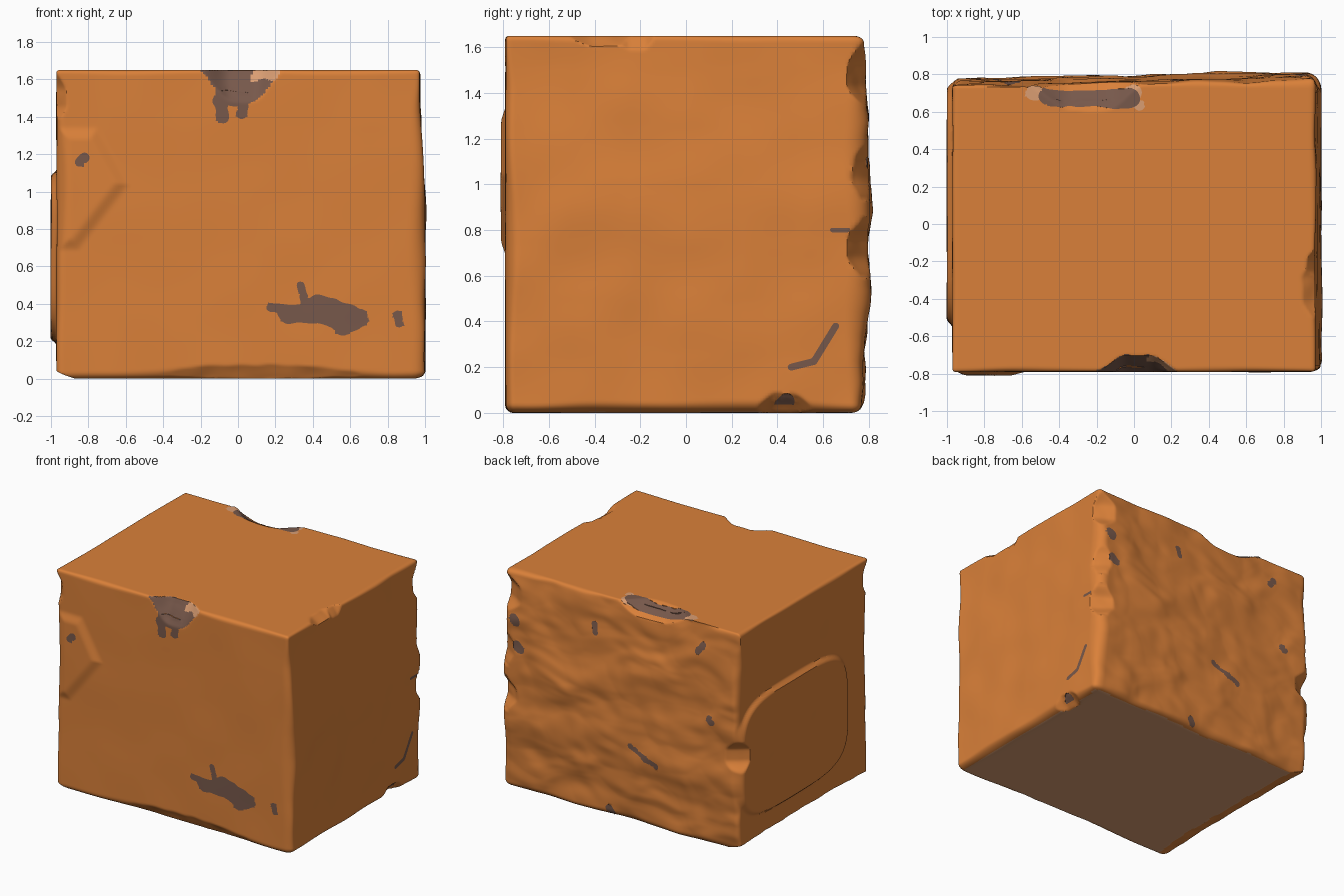
import bpy, bmesh, math
from mathutils import Vector, noise

if "Cube" in bpy.data.objects:
    bpy.data.objects.remove(bpy.data.objects["Cube"])

CUTS = 145
LO, HI = Vector((-0.97, -0.79, 0.0)), Vector((0.97, 0.757, 1.65))
DIRS = {"left": (0, -1), "right": (0, 1), "front": (1, -1),
        "back": (1, 1), "bottom": (2, -1), "top": (2, 1)}


def smooth(t):
    t = max(0.0, min(1.0, t))
    return t * t * (3 - 2 * t)


# --- colours -------------------------------------------------------------
def material(name, rgb):
    m = bpy.data.materials.new(name)
    m.diffuse_color = (*rgb, 1.0)
    m.use_nodes = True
    m.node_tree.nodes["Principled BSDF"].inputs["Base Color"].default_value = m.diffuse_color
    return m


mats = [material("orange_paint", (0.70, 0.217, 0.041)),
        material("worn_brown", (0.185, 0.098, 0.07)),
        material("light_chip", (0.70, 0.34, 0.17))]


# --- chips: planes cut off an edge between two sides -----------------------
def make_chip(a, b, lean, at, width, depth):
    corner, n = Vector(), Vector()
    for side, k in ((a, lean), (b, 1 - lean)):
        axis, sign = DIRS[side]
        corner[axis] = HI[axis] + (0.012 if axis < 2 else 0) if sign > 0 else LO[axis]
        n[axis] = sign * k
    along = 3 - DIRS[a][0] - DIRS[b][0]
    corner[along] = at
    return corner, n.normalized(), along, width, depth


CHIPS = [
    make_chip("front", "top", 0.65, 0.02, 0.24, 0.08),
    make_chip("back", "top", 0.36, -0.25, 0.36, 0.08),
    make_chip("right", "top", 0.4, -0.35, 0.22, 0.045),
    make_chip("right", "top", 0.57, -0.22, 0.12, 0.05),
    make_chip("front", "bottom", 0.64, 0.1, 0.9, 0.035),
    make_chip("right", "bottom", 0.53, 0.43, 0.16, 0.045),
    make_chip("left", "bottom", 0.3, 0, 1.6, 0.05),
    make_chip("right", "back", 0.37, 1.48, 0.17, 0.06),
    make_chip("right", "back", 0.4, 1.07, 0.14, 0.03),
    make_chip("right", "back", 0.4, 0.72, 0.13, 0.045),
    make_chip("left", "back", 0.43, 0.72, 0.15, 0.07),
    make_chip("left", "front", 0.5, 1.5, 0.16, 0.04),
]


def chip(p):
    for c, n, axis, w, depth in CHIPS:
        t = abs(p[axis] - c[axis]) / w
        if t < 1:
            rel = p - c
            rel[axis] = 0
            h = rel.dot(n) + depth * smooth(1.3 * (1 - t)) + 0.006 * noise.noise(p * 9)
            if h > 0:
                p = p - n * h
    return p


# --- surface relief, one height for each side ------------------------------
def left_relief(p):
    q = ((p.y - 0.11) / 0.64) ** 4 + ((p.z - 0.65) / 0.45) ** 4
    return 0.03 * smooth((1.15 - q) / 0.3)


def right_relief(p):
    return 0.03 * smooth((1.62 - p.z) / 0.75) + 0.008 * noise.noise(p * 4)


def front_relief(p):
    lower = -(p.x + 0.85) * 0.79 + (p.z - 0.68) * 0.61
    upper = -(p.x + 0.58) * 0.87 - (p.z - 1.05) * 0.49
    return 0.02 * smooth(min(lower, upper, p.x + 0.97, p.z - 0.68, 1.35 - p.z) / 0.08)


def back_relief(p):
    q = Vector((p.x * 2.6, 0, p.z * 4.2)) + 0.3 * noise.noise_vector(p * 3)
    d = noise.voronoi(q)[0]
    dents = 0.022 * noise.noise(q * 1.1) + 0.014 * (0.4 - d[0]) + 0.006 * noise.noise(q * 2.7)
    return dents + 0.02 * p.x + 0.032 * (1 - ((p.z - 0.8) / 0.8) ** 2)


def shape(p):
    # rounded box with an uneven edge radius, sharper at the top
    r = (0.045 + 0.03 * noise.noise(p * 2.3)) * (1 - 0.5 * smooth((p.z - 1.4) / 0.2))
    inner = Vector([min(max(p[i], LO[i] + r), HI[i] - r) for i in range(3)])
    d = (p - inner).normalized()
    p = inner + d * r
    off = Vector()
    if d.x:
        off.x = d.x * (left_relief(p) if d.x < 0 else right_relief(p))
    if d.y:
        off.y = d.y * (front_relief(p) if d.y < 0 else back_relief(p))
    p = p + off + Vector((d.x, d.y, 0)) * 0.004 * noise.noise(p * 3)
    return chip(p)


# --- worn paint: straight strokes on a side, with a radius -----------------
STROKES = {}


def stroke(side, r, u0, v0, u1, v1, mat=1):
    STROKES.setdefault((side, mat), []).append((r, Vector((u0, v0)), Vector((u1, v1))))


def spot(side, r, u, v):
    stroke(side, r, u - 0.01, v - 0.01, u + 0.01, v + 0.01)


stroke("front", 0.05, 0.26, 0.345, 0.42, 0.35)
stroke("front", 0.075, 0.44, 0.375, 0.60, 0.32)
stroke("front", 0.052, 0.56, 0.285, 0.645, 0.325)
stroke("front", 0.025, 0.18, 0.385, 0.30, 0.37)
stroke("front", 0.024, 0.335, 0.50, 0.36, 0.40)
stroke("front", 0.022, 0.855, 0.34, 0.865, 0.30)
spot("front", 0.03, -0.83, 1.17)
stroke("front", 0.04, -0.09, 1.50, 0.03, 1.49)
stroke("front", 0.036, -0.10, 1.48, -0.08, 1.40)
stroke("front", 0.03, 0.04, 1.50, 0.02, 1.42)
stroke("right", 0.015, 0.46, 0.20, 0.56, 0.225)
stroke("right", 0.015, 0.56, 0.225, 0.655, 0.38)
stroke("right", 0.01, 0.64, 0.80, 0.71, 0.80)
spot("right", 0.035, 0.43, 0.04)
spot("back", 0.038, 0.88, 1.29)
spot("back", 0.036, 0.85, 1.09)
stroke("back", 0.022, 0.23, 1.42, 0.22, 1.36)
stroke("back", 0.024, -0.63, 1.44, -0.67, 1.50)
stroke("back", 0.022, -0.08, 0.585, -0.30, 0.49)
spot("back", 0.025, -0.74, 0.95)
spot("back", 0.03, 0.1, 0.04)
stroke("top", 0.052, -0.46, 0.685, -0.02, 0.67)
stroke("top", 0.04, -0.54, 0.70, 0.0, 0.70, 2)
stroke("top", 0.03, -0.02, 0.66, 0.03, 0.635, 2)


def field(side, mat, c):
    """Distance inside the worn paint (positive) on one side."""
    p = Vector((c.y if side == "right" else c.x, c.y if side == "top" else c.z))
    best = -1
    for r, a, b in STROKES.get((side, mat), ()):
        ab = b - a
        t = max(0, min(1, (p - a).dot(ab) / ab.length_squared))
        best = max(best, r - (p - a - ab * t).length)
    if abs(best) < 0.05:
        best += 0.011 * noise.noise(c * 17) if side != "right" else 0
    return best


def snap(v, side):
    """Slide a vertex on to the paint outline so that it is not jagged."""
    axes = {"right": (1, 2), "top": (0, 1)}.get(side, (0, 2))
    for mat in (1, 2):
        f = field(side, mat, v.co)
        if abs(f) < 0.0075:
            g = Vector()
            for a in axes:
                e = Vector()
                e[a] = 0.001
                g[a] = (field(side, mat, v.co + e) - f) / 0.001
            if g.length > 0.3:
                v.co -= g * (f / g.length_squared)
            return


def colour(side, c, n):
    if side == "bottom":
        return 2 if n.z < -0.97 and c.z < 0.008 else 0
    # front top gouge
    if c.y < -0.6 and c.z > 1.45 and n.z > 0.2 and n.y < -0.3 and -0.2 < c.x < 0.22:
        wob = 0.02 * noise.noise(c * 16)
        return 2 if c.x > 0.07 + wob and c.z > 1.595 + wob else 1
    for mat in (1, 2):
        if field(side, mat, c) > 0:
            return mat
    return 0


def side_of(n):
    return max(DIRS, key=lambda k: n[DIRS[k][0]] * DIRS[k][1])


# --- worn block --------------------------------------------------------------
bm = bmesh.new()
bmesh.ops.create_cube(bm, size=1)
bmesh.ops.subdivide_edges(bm, edges=bm.edges[:], cuts=CUTS, use_grid_fill=True)
bm.normal_update()
sides = [side_of(f.normal) for f in bm.faces]
size, mid = HI - LO, (HI + LO) / 2
for v in bm.verts:
    v.co = shape(Vector([v.co[i] * size[i] + mid[i] for i in range(3)]))
    v.tag = False
for f, side in zip(bm.faces, sides):
    for v in f.verts:
        if not v.tag and side not in ("left", "bottom"):
            v.tag = True
            snap(v, side)
bm.normal_update()
for f, side in zip(bm.faces, sides):
    f.material_index = colour(side, f.calc_center_median(), f.normal)

mesh = bpy.data.meshes.new("worn_block")
bm.to_mesh(mesh)
bm.free()
for m in mats:
    mesh.materials.append(m)
block = bpy.data.objects.new("worn_block", mesh)
bpy.context.collection.objects.link(block)
bpy.context.view_layer.objects.active = block
block.select_set(True)
bpy.ops.object.shade_smooth_by_angle(angle=math.radians(35))
